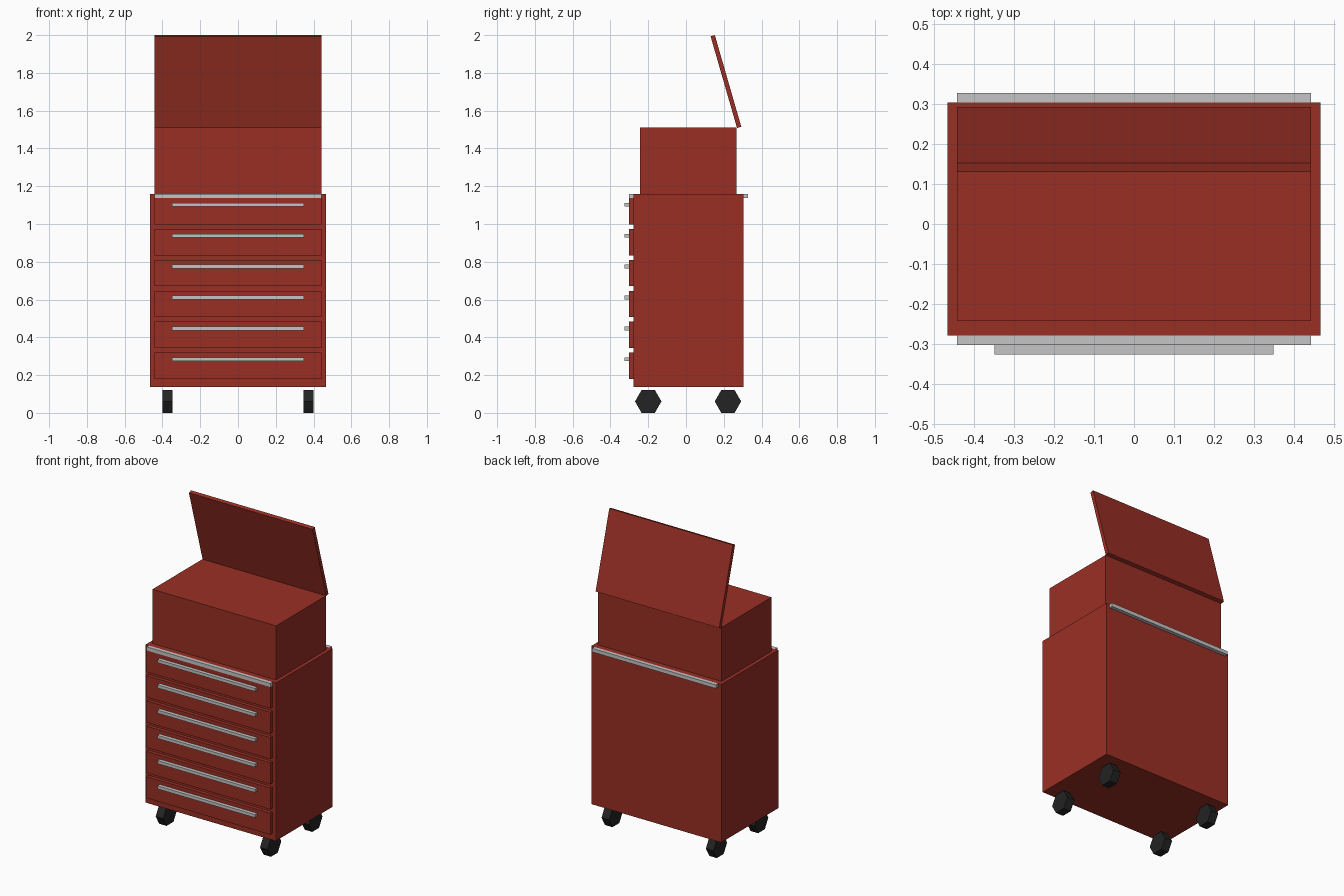
import bpy
from math import radians

if "Cube" in bpy.data.objects:
    bpy.data.objects.remove(bpy.data.objects["Cube"], do_unlink=True)


def material(name, color):
    mat = bpy.data.materials.new(name)
    mat.use_nodes = True
    mat.diffuse_color = (*color, 1)
    bsdf = mat.node_tree.nodes["Principled BSDF"]
    bsdf.inputs["Base Color"].default_value = (*color, 1)
    bsdf.inputs["Roughness"].default_value = 0.6
    return mat


RED = material("red_paint", (0.32, 0.028, 0.018))
STEEL = material("bare_steel", (0.56, 0.56, 0.56))
RUBBER = material("black_rubber", (0.017, 0.017, 0.017))


def finish(obj, name, mat):
    obj.name = obj.data.name = name
    obj.data.materials.append(mat)
    return obj


def box(name, mat, half_x, y, z, tilt=0):
    """Box centred on x = 0, spanning the given y and z ranges, tilted about x."""
    bpy.ops.mesh.primitive_cube_add(size=1, location=(0, sum(y) / 2, sum(z) / 2))
    obj = bpy.context.object
    obj.scale = (2 * half_x, y[1] - y[0], z[1] - z[0])
    bpy.ops.object.transform_apply(location=False, rotation=False, scale=True)
    obj.rotation_euler.x = tilt
    return finish(obj, name, mat)


FRONT, BACK, TOP = -0.279, 0.304, 1.16   # cabinet faces
PLATE = 0.0235                           # thickness of drawer fronts, rails and lid
WIDE = 0.443                             # half width of chest, drawers and rails

# Cabinet and the chest standing on it
box("cabinet", RED, 0.466, (FRONT, BACK), (0.136, TOP))
box("top_chest", RED, WIDE, (-0.243, 0.268), (TOP, 1.51))

# Open lid leaning forward over the chest
lid_y, lid_z, lid_half = 0.2115, 1.754, 0.2525
box("lid", RED, WIDE, (lid_y - PLATE / 2, lid_y + PLATE / 2),
    (lid_z - lid_half, lid_z + lid_half), radians(16.1))

# Steel rails along the upper front and back edges
box("front_rail", STEEL, WIDE, (FRONT - PLATE, FRONT), (TOP - PLATE, TOP))
box("back_rail", STEEL, WIDE, (BACK, BACK + PLATE), (TOP - PLATE, TOP))

# Six drawers, each with a long handle
for i in range(6):
    z = 0.18 + i * 0.1635
    face = FRONT - PLATE
    box(f"drawer_{i + 1}", RED, WIDE, (face, FRONT), (z, z + 0.139))
    box(f"drawer_handle_{i + 1}", STEEL, 0.349, (face - PLATE, face),
        (z + 0.094, z + 0.114))

# Six-sided wheels with flat treads on the floor
for side, x in (("left", 0.374), ("right", -0.374)):
    for end, y in (("front", -0.2), ("back", 0.222)):
        bpy.ops.mesh.primitive_cylinder_add(
            vertices=6, radius=0.07, depth=0.054,
            location=(x, y, 0.0606), rotation=(0, radians(90), 0))
        wheel = bpy.context.object
        finish(wheel, f"{end}_{side}_wheel", RUBBER)
        # Put a corner toward the front so a flat side faces down
        bpy.ops.object.transform_apply(location=False, rotation=True, scale=False)
        highest = max(v.co.z for v in wheel.data.vertices)
        if highest > 0.065:
            wheel.rotation_euler.x = radians(30)
